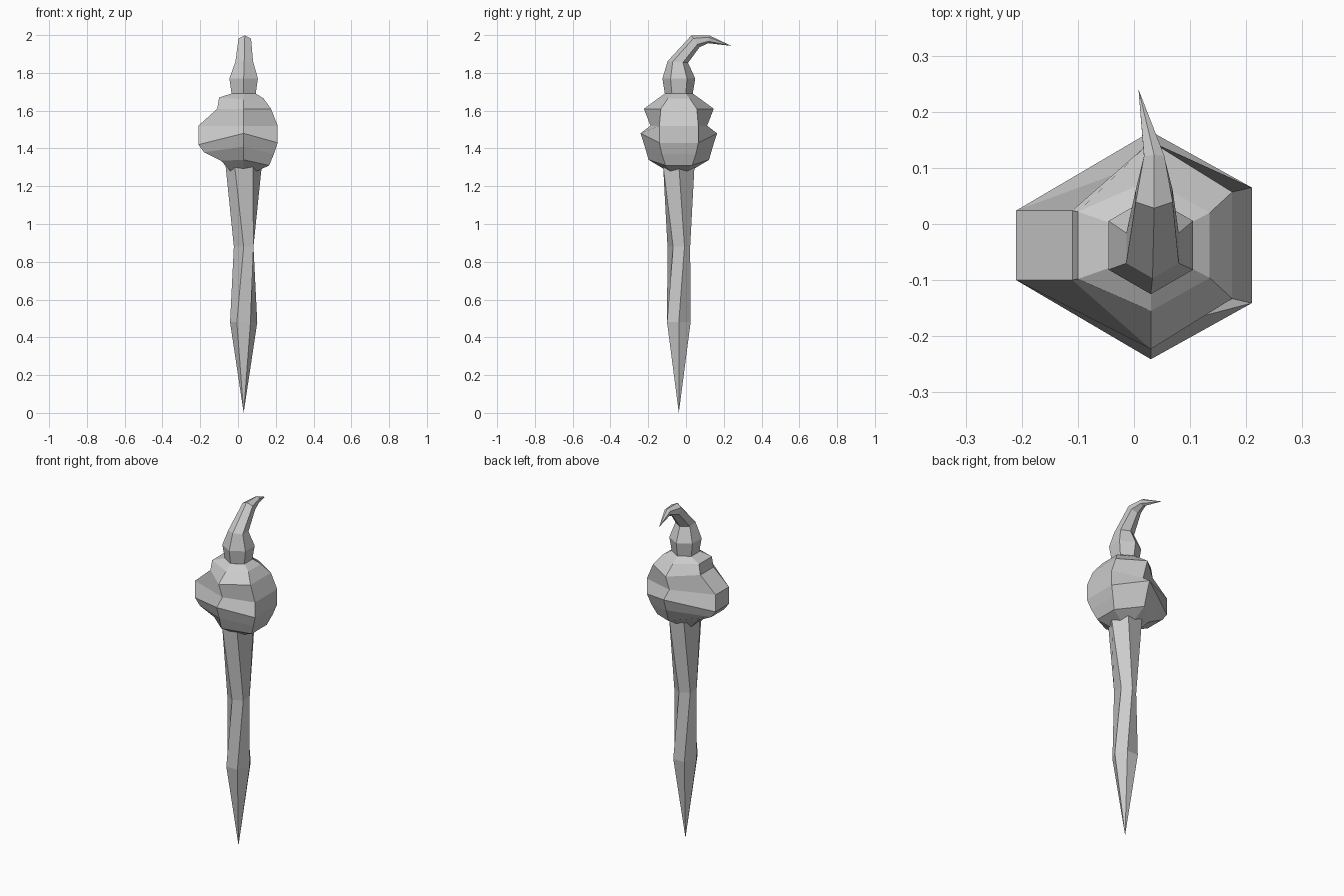
import bpy
from math import cos, sin, radians
from mathutils import Vector

if "Cube" in bpy.data.objects:
    bpy.data.objects.remove(bpy.data.objects["Cube"])

CX, CY = 0.03, -0.038  # main axis of the model


def loft(name, rings, tip_end=False, tip_start=False):
    """Skin six-sided rings; a ring of one point makes a pointed end."""
    verts, loops, faces = [], [], []
    for ring in rings:
        loops.append(list(range(len(verts), len(verts) + len(ring))))
        verts += [tuple(p) for p in ring]
    for a, b in zip(loops, loops[1:]):
        for k in range(6):
            n = (k + 1) % 6
            if len(a) == 1:
                faces.append((a[0], b[n], b[k]))
            elif len(b) == 1:
                faces.append((a[k], a[n], b[0]))
            else:
                faces.append((a[k], a[n], b[n], b[k]))
    if len(loops[0]) > 1:
        faces.append(loops[0][::-1])
    if len(loops[-1]) > 1:
        faces.append(loops[-1])
    mesh = bpy.data.meshes.new(name)
    mesh.from_pydata(verts, [], faces)
    mesh.update()
    obj = bpy.data.objects.new(name, mesh)
    bpy.context.collection.objects.link(obj)
    return obj


def hexagon(x, y, z, r, turn=0, tilt=0):
    t = radians(tilt)
    ring = []
    for k in range(6):
        a = radians(60 * k + turn)
        u, v = r * cos(a), r * sin(a)
        ring.append(Vector((x + u, y + v * cos(t), z - v * sin(t))))
    return ring


def lump(d, zf, xr, zr, hr, xl, zl, hl):
    """Uneven hexagon: front/back points, flat right side, flat left side."""
    return [(CX, CY - d, zf), (xr, CY - hr, zr), (xr, CY + hr, zr),
            (CX, CY + d, zf), (xl, CY + hl, zl), (xl, CY - hl, zl)]


# twisted stake
loft("stake", [[Vector((CX, CY, 0))],
               hexagon(CX, CY, 0.48, 0.072, -60),
               hexagon(CX, CY, 0.88, 0.06, -30),
               hexagon(CX, CY, 1.31, 0.096, -60)])

# lumpy bulb, bottom to top
loft("bulb", [lump(*row) for row in (
    (0.085, 1.295, 0.10, 1.28, 0.045, -0.04, 1.28, 0.045),
    (0.160, 1.34, 0.165, 1.31, 0.07, -0.09, 1.335, 0.055),
    (0.180, 1.41, 0.190, 1.37, 0.09, -0.18, 1.38, 0.060),
    (0.203, 1.48, 0.210, 1.43, 0.103, -0.21, 1.42, 0.062),
    (0.150, 1.52, 0.210, 1.52, 0.103, -0.21, 1.52, 0.062),
    (0.185, 1.61, 0.175, 1.61, 0.095, -0.11, 1.61, 0.062),
    (0.117, 1.66, 0.135, 1.665, 0.058, -0.10, 1.67, 0.060),
    (0.075, 1.69, 0.095, 1.69, 0.037, -0.035, 1.69, 0.037),
)])

# curled stem on top
loft("curled_tip", [hexagon(CX, CY, 1.685, 0.073, 30),
                    hexagon(CX, CY, 1.77, 0.087, 30),
                    hexagon(0.033, -0.043, 1.858, 0.054, 30, 5),
                    hexagon(0.036, 0.050, 1.967, 0.038, 30, 55),
                    hexagon(0.036, 0.120, 1.978, 0.021, 30, 98),
                    [Vector((0.008, 0.24, 1.943))]])
